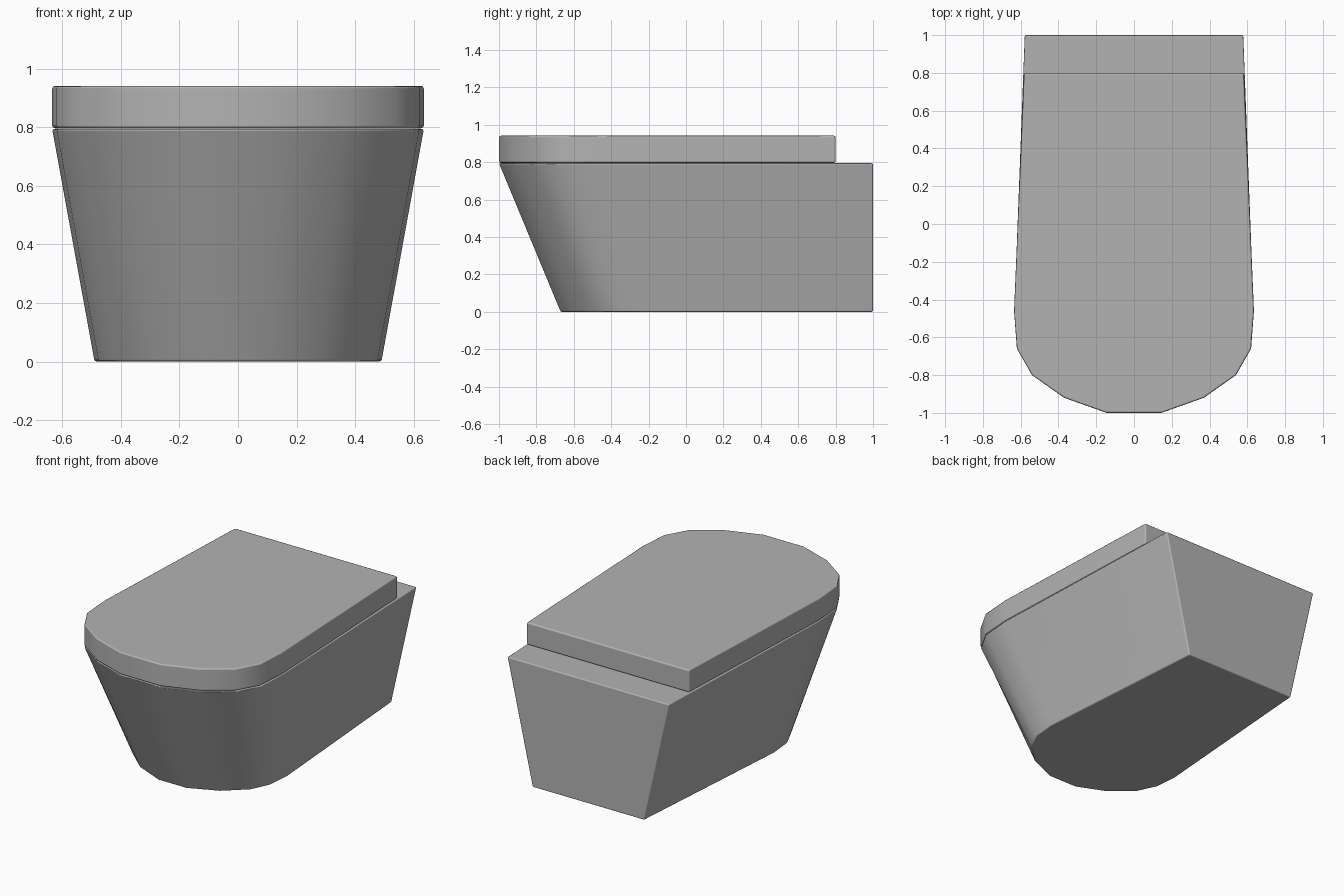
import bpy
import bmesh

cube = bpy.data.objects.get("Cube")
if cube:
    bpy.data.objects.remove(cube, do_unlink=True)

# Single grey ceramic colour
grey = bpy.data.materials.new("ceramic_grey")
grey.use_nodes = True
colour = (0.45, 0.45, 0.45, 1.0)
grey.diffuse_color = colour
grey.node_tree.nodes["Principled BSDF"].inputs["Base Color"].default_value = colour

# Half outlines from the back corner round to the front (x, y)
RIM_CURVE = [(0.635, -0.46), (0.62, -0.66), (0.54, -0.80), (0.37, -0.92), (0.145, -1.0)]
RIM = [(0.58, 1.0)] + RIM_CURVE
LID = [(0.582, 0.80)] + RIM_CURVE
FOOT = [(0.40, 1.0), (0.49, -0.20), (0.476, -0.35), (0.42, -0.47), (0.285, -0.59), (0.10, -0.67)]


def full_outline(half):
    """Mirror a half outline into a closed loop."""
    return half + [(-x, y) for x, y in reversed(half)]


def loft(name, lower, z0, upper, z1, bevel):
    """Solid between two matching outlines, with softened hard edges."""
    bm = bmesh.new()
    bottom = [bm.verts.new((x, y, z0)) for x, y in full_outline(lower)]
    top = [bm.verts.new((x, y, z1)) for x, y in full_outline(upper)]
    count = len(bottom)
    bm.faces.new(bottom)
    bm.faces.new(top)
    for i in range(count):
        j = (i + 1) % count
        bm.faces.new((bottom[i], bottom[j], top[j], top[i]))
    bmesh.ops.recalc_face_normals(bm, faces=bm.faces)
    for face in bm.faces:
        face.smooth = True
    mesh = bpy.data.meshes.new(name)
    bm.to_mesh(mesh)
    bm.free()
    mesh.materials.append(grey)
    obj = bpy.data.objects.new(name, mesh)
    bpy.context.collection.objects.link(obj)

    mod = obj.modifiers.new("soft_edges", "BEVEL")
    mod.width = bevel
    mod.segments = 2
    mod.limit_method = "ANGLE"
    mod.angle_limit = 0.75
    mod.harden_normals = True
    return obj


# Tapered bowl body and flat lid
loft("bowl_body", FOOT, 0.0, RIM, 0.795, 0.008)
loft("lid", LID, 0.797, LID, 0.942, 0.01)
